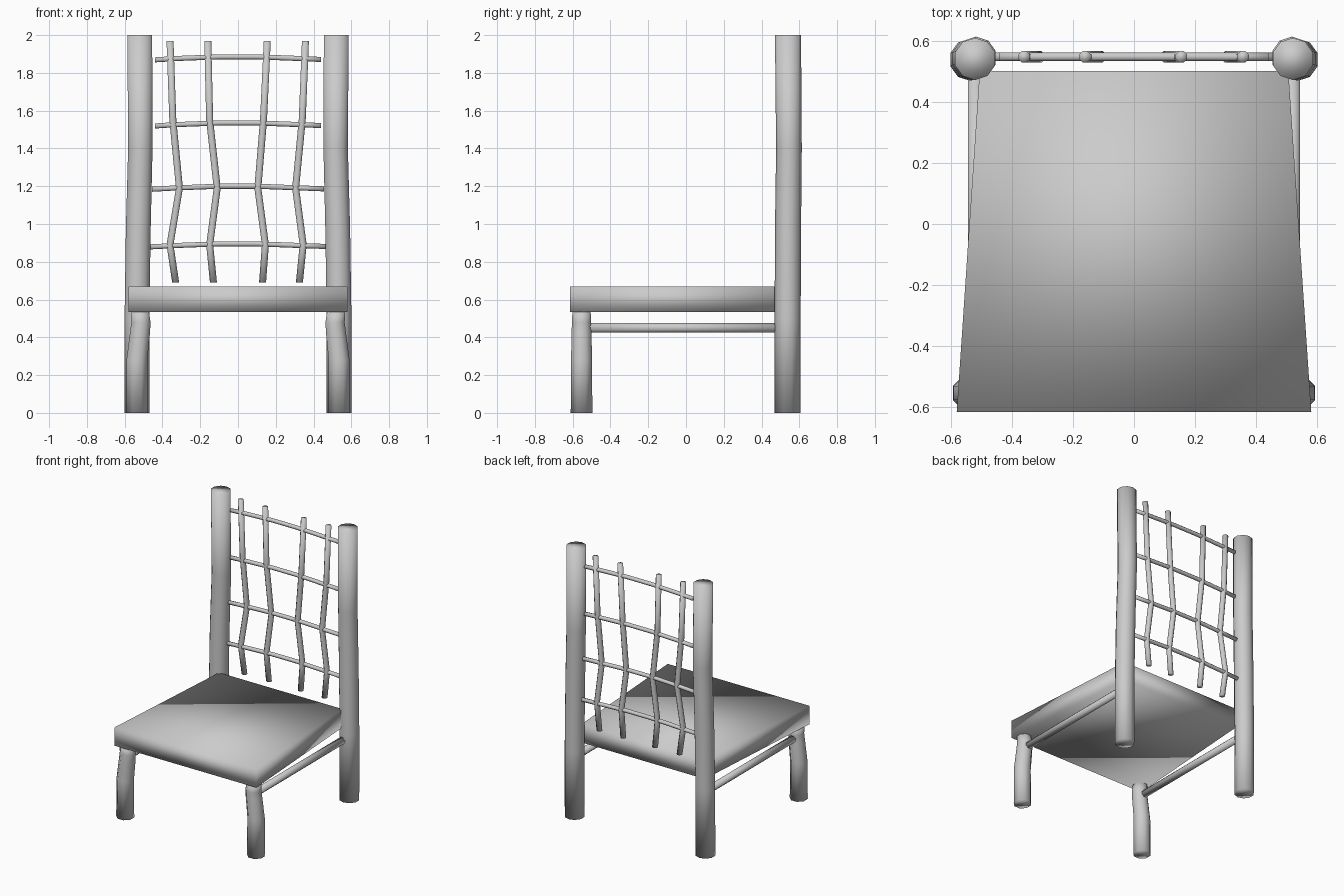
import bpy, bmesh, math
from mathutils import Vector

cube = bpy.data.objects.get("Cube")
if cube:
    bpy.data.objects.remove(cube, do_unlink=True)

GREY = (0.6, 0.6, 0.6, 1)
mat = bpy.data.materials.new("plain_grey")
mat.use_nodes = True
mat.diffuse_color = GREY
mat.node_tree.nodes["Principled BSDF"].inputs["Base Color"].default_value = GREY


def finish(name, bm):
    bmesh.ops.recalc_face_normals(bm, faces=bm.faces)
    for f in bm.faces:
        f.smooth = True
    mesh = bpy.data.meshes.new(name)
    bm.to_mesh(mesh)
    bm.free()
    mesh.materials.append(mat)
    obj = bpy.data.objects.new(name, mesh)
    bpy.context.collection.objects.link(obj)


def tube(name, points, radii, axis, sides=8):
    """Rings of the given radii along points, all square to one axis (0, 1 or 2)."""
    bm = bmesh.new()
    rings = []
    for p, r in zip(points, radii):
        ring = []
        for i in range(sides):
            a = math.tau * (i + 0.5) / sides
            off = [r * math.cos(a), r * math.sin(a)]
            off.insert(axis, 0)
            ring.append(bm.verts.new(Vector(p) + Vector(off)))
        rings.append(ring)
    for lo, hi in zip(rings, rings[1:]):
        for i in range(sides):
            j = (i + 1) % sides
            bm.faces.new((lo[i], lo[j], hi[j], hi[i]))
    bm.faces.new(rings[0])
    bm.faces.new(rings[-1])
    finish(name, bm)


# Seat: slab narrowing toward the back
bm = bmesh.new()
bmesh.ops.create_cube(bm, size=1)
for v in bm.verts:
    front = v.co.y < 0
    v.co = (math.copysign(0.58 if front else 0.505, v.co.x),
            -0.615 if front else 0.5,
            0.67 if v.co.z > 0 else 0.535)
finish("seat", bm)

# Posts, front legs and side rails, mirrored
for side, s in (("left", 1), ("right", -1)):
    post = [(0.535, 0.537, 0), (0.535, 0.538, 0.5), (0.528, 0.54, 0.97),
            (0.517, 0.545, 1.4), (0.52, 0.54, 2)]
    tube(side + "_back_post", [(s * x, y, z) for x, y, z in post],
         [0.069, 0.069, 0.069, 0.068, 0.069], 2, 10)
    leg = [(0.535, 0), (0.535, 0.28), (0.518, 0.43), (0.514, 0.48), (0.52, 0.54)]
    tube(side + "_front_leg", [(s * x, -0.553, z) for x, z in leg],
         [0.062, 0.06, 0.057, 0.055, 0.052], 2)
    tube(side + "_side_rail", [(s * 0.518, y, 0.45) for y in (-0.52, 0.5)],
         [0.027, 0.027], 1)

# Bent upright spindles of the backrest
BACK_Y = 0.547
heights = (0.69, 0.89, 1.19, 1.55, 1.97)
spindles = {
    "right_outer": (-0.33, -0.36, -0.31, -0.345, -0.36),
    "right_inner": (-0.13, -0.15, -0.11, -0.15, -0.16),
    "left_inner": (0.13, 0.145, 0.105, 0.135, 0.155),
    "left_outer": (0.325, 0.345, 0.305, 0.34, 0.357),
}
for name, xs in spindles.items():
    tube(name + "_spindle", [(x, BACK_Y, z) for x, z in zip(xs, heights)],
         [0.02] * len(xs), 2)

# Thin crossbars, slightly raised in the middle
for i, (half, z) in enumerate(((0.465, 0.895), (0.455, 1.2), (0.44, 1.535), (0.44, 1.885))):
    path = [(-half, -0.016), (-0.33, -0.009), (-0.1, 0), (0.1, 0), (0.33, -0.009), (half, -0.014)]
    tube("crossbar_%d" % (i + 1), [(x, BACK_Y, z + dz) for x, dz in path],
         [0.0145] * len(path), 0)
